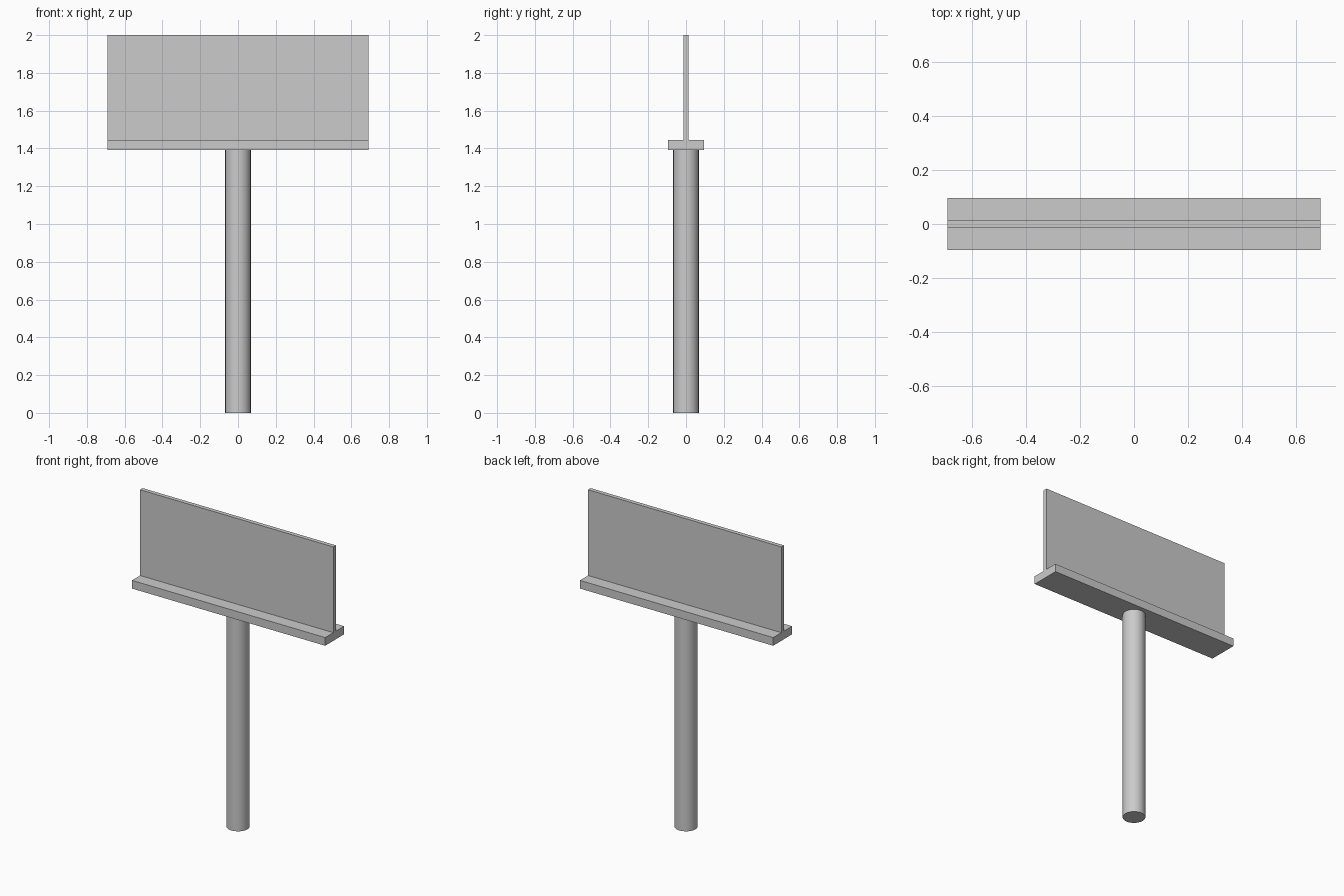
import bpy
import math

if "Cube" in bpy.data.objects:
    bpy.data.objects.remove(bpy.data.objects["Cube"])


def box(name, size, z_bottom):
    """Axis-aligned box centred on x and y, resting at z_bottom."""
    bpy.ops.mesh.primitive_cube_add(size=1, location=(0, 0, z_bottom + size[2] / 2))
    obj = bpy.context.object
    obj.name = name
    obj.scale = size
    bpy.ops.object.transform_apply(location=False, rotation=False, scale=True)
    return obj


WIDTH = 1.384
LEDGE_BOTTOM, LEDGE_TOP, TOP = 1.392, 1.445, 2.0

# Round support pole
bpy.ops.mesh.primitive_cylinder_add(vertices=24, radius=0.068, depth=LEDGE_BOTTOM,
                                    location=(0, 0, LEDGE_BOTTOM / 2))
bpy.context.object.name = "support_pole"
bpy.ops.object.shade_smooth_by_angle(angle=math.radians(30))

# Walkway ledge under the panel
box("ledge", (WIDTH, 0.193, LEDGE_TOP - LEDGE_BOTTOM), LEDGE_BOTTOM)

# Thin upright display panel
box("display_panel", (WIDTH, 0.027, TOP - LEDGE_TOP), LEDGE_TOP)
